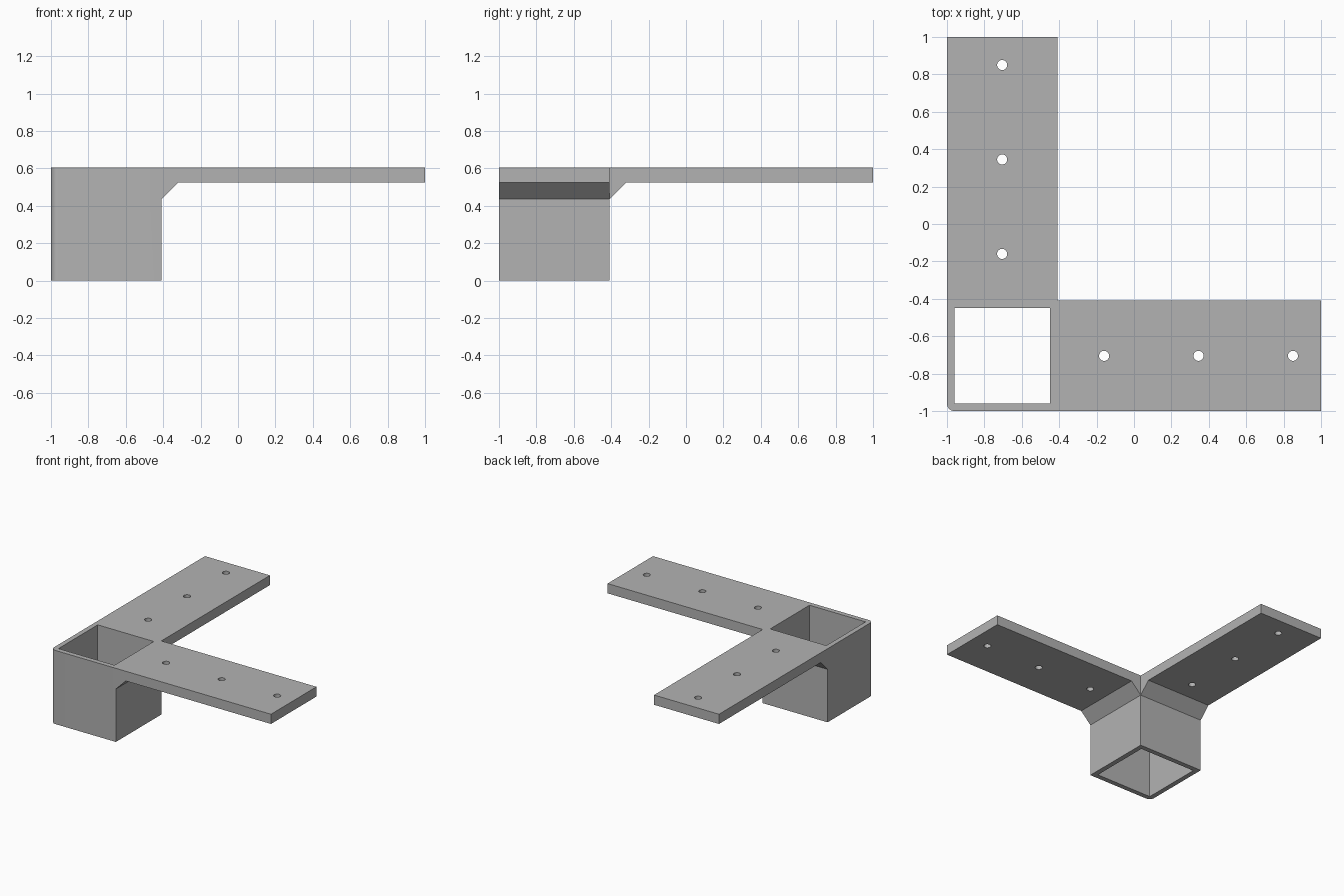
import bpy
import bmesh
from mathutils import Vector, Matrix

if "Cube" in bpy.data.objects:
    bpy.data.objects.remove(bpy.data.objects["Cube"])

TOP, UNDER = 0.605, 0.525      # plate top and underside
OUT, INN = -1.0, -0.41         # outer limits of the square socket
WALL = 0.045
MID = (OUT + INN) / 2
HOLES = (-0.16, 0.345, 0.85)

grey = bpy.data.materials.new("bracket_grey")
grey.use_nodes = True
colour = (0.45, 0.45, 0.45, 1)
grey.diffuse_color = colour
grey.node_tree.nodes["Principled BSDF"].inputs["Base Color"].default_value = colour


def finish(bm, name):
    bmesh.ops.recalc_face_normals(bm, faces=bm.faces)
    mesh = bpy.data.meshes.new(name)
    bm.to_mesh(mesh)
    bm.free()
    mesh.materials.append(grey)
    obj = bpy.data.objects.new(name, mesh)
    bpy.context.collection.objects.link(obj)
    return obj


def box(name, low, high, round_corner=0):
    bm = bmesh.new()
    bmesh.ops.create_cube(bm, size=1)
    low, high = Vector(low), Vector(high)
    for v in bm.verts:
        v.co = low + (v.co + Vector((0.5, 0.5, 0.5))) * (high - low)
    if round_corner:
        corner = [e for e in bm.edges
                  if all(v.co.x == low.x and v.co.y == low.y for v in e.verts)]
        bmesh.ops.bevel(bm, geom=corner, offset=round_corner, segments=8,
                        profile=0.5, affect='EDGES')
    return finish(bm, name)


def arm(name, swap):
    # side profile with a sloped gusset, extruded across the width
    start = INN - WALL / 2
    slope = 0.09
    profile = [(start, TOP), (1, TOP), (1, UNDER), (INN + slope, UNDER),
               (INN, UNDER - slope), (start, UNDER - slope)]
    bm = bmesh.new()
    face = bm.faces.new([bm.verts.new((x, OUT, z)) for x, z in profile])
    new = bmesh.ops.extrude_face_region(bm, geom=[face])["geom"]
    bmesh.ops.translate(bm, vec=(0, INN - OUT, 0),
                        verts=[g for g in new if isinstance(g, bmesh.types.BMVert)])
    if swap:
        for v in bm.verts:
            v.co.x, v.co.y = v.co.y, v.co.x
    return finish(bm, name)


def screw_holes():
    bm = bmesh.new()
    for h in HOLES:
        for x, y in ((h, MID), (MID, h)):
            bmesh.ops.create_cone(bm, cap_ends=True, segments=32, radius1=0.027,
                                  radius2=0.027, depth=0.4,
                                  matrix=Matrix.Translation((x, y, TOP)))
    return finish(bm, "screw_hole_cutter")


def combine(target, other, operation):
    mod = target.modifiers.new(operation.lower(), 'BOOLEAN')
    mod.operation = operation
    mod.solver = 'EXACT'
    mod.object = other
    bpy.context.view_layer.objects.active = target
    bpy.ops.object.modifier_apply(modifier=mod.name)
    bpy.data.objects.remove(other)


# square socket with one rounded outer corner, joined to both arms
bracket = box("corner_bracket", (OUT, OUT, 0), (INN, INN, TOP), round_corner=0.04)
combine(bracket, arm("side_arm", False), 'UNION')
combine(bracket, arm("back_arm", True), 'UNION')

# open the socket and drill the arms
lo, hi = OUT + 0.04, INN - 0.04
combine(bracket, box("socket_cutter", (lo, lo, -0.2), (hi, hi, 1)), 'DIFFERENCE')
combine(bracket, screw_holes(), 'DIFFERENCE')

bpy.ops.object.select_all(action='DESELECT')
bracket.select_set(True)
bpy.context.view_layer.objects.active = bracket
bpy.ops.object.shade_smooth_by_angle(angle=0.5)
